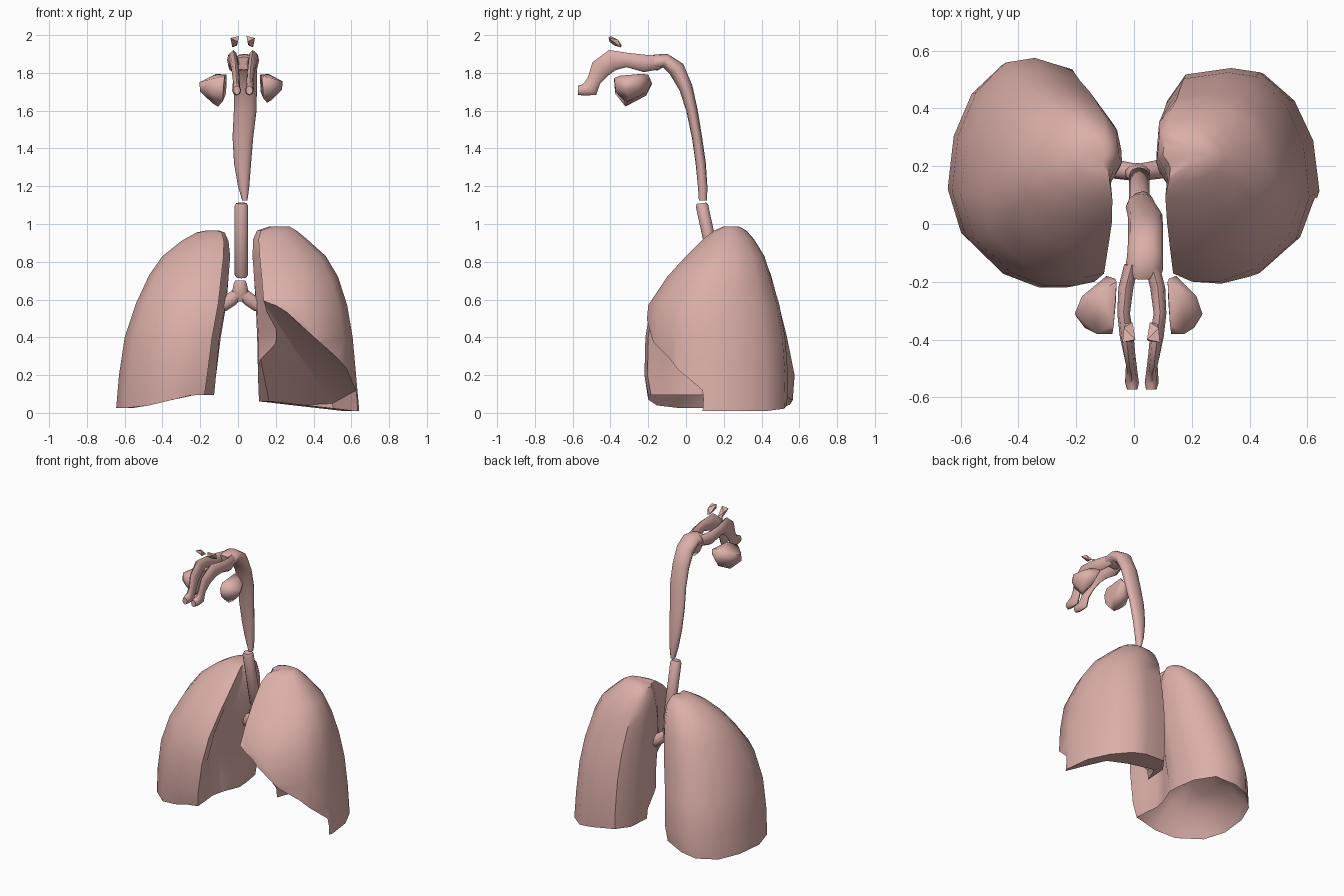
import bpy, bmesh, math
from mathutils import Vector

tissue = bpy.data.materials.new("tissue")
tissue.diffuse_color = (.72, .43, .40, 1)


def finish(bm, name, angle=50):
    bmesh.ops.recalc_face_normals(bm, faces=bm.faces)
    me = bpy.data.meshes.new(name)
    bm.to_mesh(me)
    bm.free()
    me.materials.append(tissue)
    ob = bpy.data.objects.new(name, me)
    bpy.context.collection.objects.link(ob)
    smooth(ob, angle)
    return ob


def smooth(ob, angle):
    bpy.ops.object.select_all(action='DESELECT')
    ob.select_set(True)
    bpy.context.view_layer.objects.active = ob
    bpy.ops.object.shade_smooth_by_angle(angle=math.radians(angle))


def loft(rings, bm=None):
    bm = bm or bmesh.new()
    vs = [[bm.verts.new(p) for p in r] for r in rings]
    n = len(vs[0])
    for a, b in zip(vs, vs[1:]):
        for i in range(n):
            j = (i + 1) % n
            bm.faces.new((a[i], a[j], b[j], b[i]))
    bm.faces.new(vs[0][::-1])
    bm.faces.new(vs[-1])
    return bm


def tube(secs, side, bm=None, n=10):
    """Sections are (x, y, z, half width along side, half thickness)."""
    pts = [Vector(s[:3]) for s in secs]
    side = Vector(side)
    rings = []
    for i, s in enumerate(secs):
        t = (pts[min(i + 1, len(pts) - 1)] - pts[max(i - 1, 0)]).normalized()
        up = t.cross(side).normalized()
        rings.append([pts[i] + side * s[3] * math.cos(a) + up * s[4] * math.sin(a)
                      for a in (2 * math.pi * k / n for k in range(n))])
    return loft(rings, bm)


def hull(points, name, angle=40):
    bm = bmesh.new()
    for p in points:
        bm.verts.new(p)
    bmesh.ops.convex_hull(bm, input=bm.verts[:])
    loose = [v for v in bm.verts if not v.link_faces]
    bmesh.ops.delete(bm, geom=loose, context='VERTS')
    return finish(bm, name, angle)


# lungs: outline as (medial-to-lateral, front-to-back) fractions
OUTLINE = [(.10, .02), (.24, 0), (.42, 0), (.66, .06), (.91, .22), (1, .42), (.96, .66),
           (.84, .85), (.64, .98), (.45, 1), None, None,
           (.01, .62), (0, .52), (.08, .37), (.12, .26), (.11, .13)]


def lung(levels, dome, lift, corner):
    outline = OUTLINE[:10] + corner + OUTLINE[12:]

    def ring(z, xm, xl, y0, y1, lift=0, k=1, up=0):
        pts = []
        for u, v in outline:
            # hollow on the inner face where the airway enters
            dent = .14 * math.exp(-((v - .34) / .14) ** 2 - ((z - .45) / .28) ** 2) * (u < .3)
            pts.append((xm + (xl - xm) * (.5 + (u + dent - .5) * k),
                        y0 + (y1 - y0) * (.5 + (v - .5) * k),
                        z + lift * min(1, max(0, 1.4 - 1.8 * u)) + up))
        return pts
    base = levels[0]
    rings = [ring(*base, lift, k, up) for k, up in dome]
    rings.append(ring(*base, lift))
    rings += [ring(*s) for s in levels[1:]]
    return loft(rings)


finish(lung([(.025, -.125, -.645, -.20, .565), (.2, -.11, -.63, -.22, .575),
             (.4, -.085, -.60, -.215, .535), (.58, -.055, -.54, -.185, .49),
             (.73, -.045, -.47, -.08, .45), (.83, -.04, -.40, .0, .41),
             (.91, -.05, -.30, .08, .36), (.955, -.07, -.22, .15, .31),
             (.965, -.10, -.17, .19, .27)],
            [(.3, .2), (.65, .15), (.9, .05)], .07, [(.2, .95), (.05, .79)]), "lung_a")

lung_b = finish(lung([(.01, .105, .642, -.19, .535), (.2, .10, .625, -.21, .54),
                      (.4, .095, .607, -.215, .525), (.57, .088, .578, -.20, .495),
                      (.72, .08, .53, -.10, .45), (.83, .075, .465, .0, .415),
                      (.92, .08, .365, .09, .36), (.965, .10, .31, .15, .32),
                      (.988, .17, .27, .2, .28)], [], .05, [(.15, .97), (.03, .85)]), "lung_b")

# slanted hollow underneath the second lung
cutter = hull([(.03, -.3, .74), (.36, -.3, .43), (.75, -.3, .08), (.68, -.02, .15),
               (.68, -.01, -.1), (.62, .03, -.1), (.61, .03, .13), (.52, .34, -.1),
               (.50, .33, .05), (.17, .42, .03), (.17, .42, -.1), (.03, .06, .25),
               (.03, -.3, -.1), (.75, -.3, -.1), (.36, .15, .22)], "cutter")
cutter.hide_render = True
mod = lung_b.modifiers.new("hollow", 'BOOLEAN')
mod.operation = 'DIFFERENCE'
mod.solver = 'EXACT'
mod.object = cutter
bpy.ops.object.select_all(action='DESELECT')
lung_b.select_set(True)
bpy.context.view_layer.objects.active = lung_b
bpy.ops.object.modifier_apply(modifier=mod.name)
bpy.data.objects.remove(cutter)
smooth(lung_b, 40)

# windpipe
finish(tube([(.018, .167, .72, .028, .026), (.018, .164, .73, .036, .033),
             (.018, .085, 1.095, .036, .033), (.018, .083, 1.11, .028, .026)],
            (1, 0, 0), n=12), "windpipe")

# forked airway between the lungs
bm = tube([(.012, .17, .70, .025, .028), (.012, .172, .685, .032, .036),
           (.012, .178, .63, .034, .048), (.012, .182, .59, .02, .025)], (0, 1, 0))
for s in (-1, 1):
    tube([(.012, .178, .645, .03, .03), (.012 + s * .045, .185, .602, .032, .038),
          (.012 + s * .09, .192, .57, .034, .036), (.012 + s * .115, .195, .555, .028, .028)],
         (0, 1, 0), bm)
finish(bm, "forked_airway")

# throat and the two nasal passages
bm = tube([(.036, .09, 1.125, .014, .022), (.03, .088, 1.2, .03, .025),
           (.024, .078, 1.32, .045, .027), (.026, .058, 1.46, .055, .027),
           (.038, .032, 1.6, .06, .03), (.04, .0, 1.72, .06, .036),
           (.04, -.05, 1.82, .06, .045), (.038, -.11, 1.865, .062, .038),
           (.034, -.16, 1.855, .066, .043), (.030, -.185, 1.85, .06, .035)], (1, 0, 0), n=12)
for s in (-1, 1):
    tube([(.027 + s * dx, y, z, w, h) for dx, y, z, w, h in
          [(.035, -.14, 1.855, .026, .036), (.055, -.22, 1.85, .026, .046),
           (.063, -.31, 1.868, .022, .038), (.052, -.39, 1.868, .024, .056),
           (.042, -.455, 1.82, .02, .054), (.036, -.487, 1.76, .018, .036),
           (.036, -.505, 1.718, .02, .046), (.034, -.55, 1.708, .024, .028),
           (.033, -.573, 1.708, .018, .024)]], (1, 0, 0), bm, 8)
finish(bm, "throat_and_nasal_passages", 60)

# cheek and brow cavities, mirrored about the head axis
CHEEK = [(.085, -.19, 1.76), (.115, -.18, 1.74), (.08, -.20, 1.79), (.135, -.23, 1.795),
         (.20, -.25, 1.76), (.225, -.31, 1.75), (.22, -.32, 1.70), (.15, -.38, 1.77),
         (.095, -.38, 1.75), (.10, -.34, 1.65), (.125, -.32, 1.622), (.15, -.30, 1.635),
         (.083, -.27, 1.69), (.10, -.375, 1.69), (.15, -.37, 1.69), (.09, -.35, 1.785),
         (.18, -.25, 1.70), (.19, -.36, 1.73), (.12, -.21, 1.68)]
BROW = [(.02, -.40, 1.995), (.065, -.41, 1.985), (.06, -.36, 1.975), (.03, -.34, 1.945),
        (.055, -.345, 1.935), (.035, -.38, 1.945), (.025, -.405, 1.965)]
hull([(.02 - x, y, z) for x, y, z in CHEEK], "cheek_cavity_a", 60)
hull([(.05 + .83 * x, y, z + .12 * (1.79 - z)) for x, y, z in CHEEK], "cheek_cavity_b", 60)
for s, tag in ((-1, "a"), (1, "b")):
    hull([(.025 + s * x, y, z) for x, y, z in BROW], "brow_cavity_" + tag, 30)
